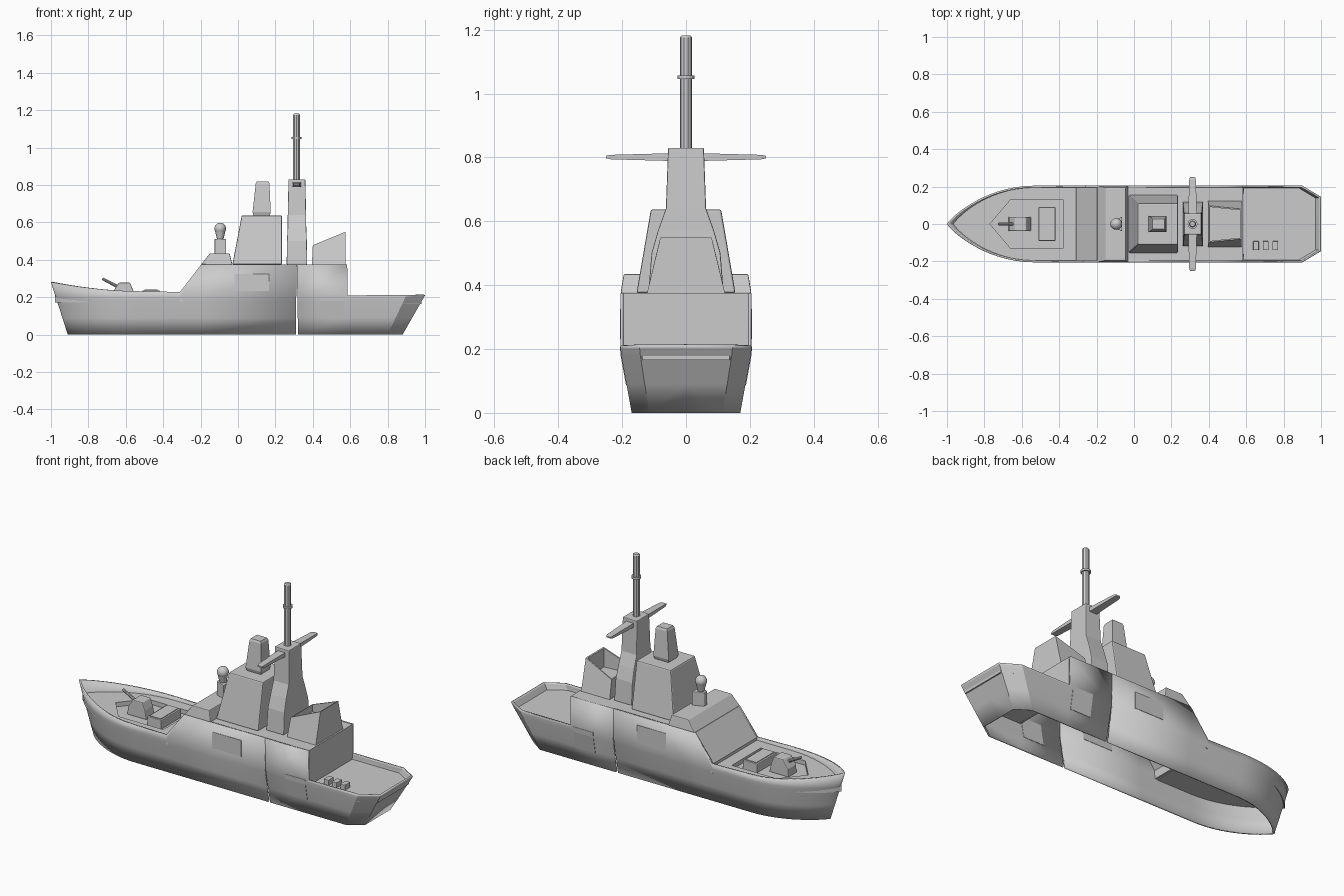
import bpy, bmesh, math
from mathutils import Vector

if "Cube" in bpy.data.objects:
    bpy.data.objects.remove(bpy.data.objects["Cube"])


def make(name, verts, faces, bevel=0.0, fix=True):
    me = bpy.data.meshes.new(name)
    bm = bmesh.new()
    vs = [bm.verts.new(v) for v in verts]
    for f in faces:
        bm.faces.new([vs[i] for i in f])
    if fix:
        bmesh.ops.recalc_face_normals(bm, faces=bm.faces)
    bm.to_mesh(me)
    bm.free()
    ob = bpy.data.objects.new(name, me)
    bpy.context.collection.objects.link(ob)
    if bevel:
        m = ob.modifiers.new("bevel", "BEVEL")
        m.width, m.segments, m.limit_method = bevel, 2, "ANGLE"
    return ob


def smooth(ob, deg=25):
    bpy.ops.object.select_all(action="DESELECT")
    ob.select_set(True)
    bpy.context.view_layer.objects.active = ob
    bpy.ops.object.shade_smooth_by_angle(angle=math.radians(deg))


def rings(name, loops, bevel=0.0):
    """Closed solid through loops of equal point count."""
    n = len(loops[0])
    verts = [p for l in loops for p in l]
    faces = [(k * n + i, k * n + (i + 1) % n, (k + 1) * n + (i + 1) % n, (k + 1) * n + i)
             for k in range(len(loops) - 1) for i in range(n)]
    faces += [tuple(range(n)), tuple(range(len(verts) - n, len(verts)))]
    return make(name, verts, faces, bevel)


def rect(x0, x1, y, z):
    return [(x0, -y, z), (x1, -y, z), (x1, y, z), (x0, y, z)]


def prism_y(name, prof, y, bevel=0.0):
    return rings(name, [[(x, s * y, z) for x, z in prof] for s in (-1, 1)], bevel)


def prism_z(name, plan, z0, z1, bevel=0.0):
    return rings(name, [[(x, y, z) for x, y in plan] for z in (z0, z1)], bevel)


def cylinder(name, a, b, r, sides, r2=None):
    a, b = Vector(a), Vector(b)
    d = b - a
    bpy.ops.mesh.primitive_cone_add(vertices=sides, radius1=r, radius2=r2 or r,
                                    depth=d.length, location=(a + b) / 2)
    ob = bpy.context.object
    ob.rotation_euler = d.to_track_quat("Z", "Y").to_euler()
    ob.name = name
    return ob


# Hull side stations: bottom xy, top xy, top z
B, T = 0.17, 0.205
bow = []
for i in range(15):
    t = (i / 14) ** 1.6
    w = (1 - (1 - t) ** 2) ** 0.85
    bow.append(((-0.91 + 0.38 * t, B * w), (-1 + 0.47 * t, T * w),
                0.232 + 0.048 * (1 - t) ** 1.8))
fore = bow + [((x, B), (x, T), z) for x, z in ((-0.31, 0.228), (-0.197, 0.375))]
fore.append(((0.309, B), (0.3135, T), 0.375))
aft = [((0.321, B), (0.3145, T), 0.375), ((0.584, B), (0.584, T), 0.375),
       ((0.585, B), (0.585, T), 0.21), ((0.80, B), (0.90, T), 0.21),
       ((0.88, 0.115), (1.0, 0.145), 0.21), ((0.88, 0), (1.0, 0), 0.21)]


def flare(z):
    return 0.94 * z / 0.18 if z < 0.18 else min(1, 0.94 + 3 * (z - 0.18))


def hull_point(col, z):
    (xb, yb), (xt, yt), zt = col
    return (xb + (xt - xb) * z / zt, yb + (yt - yb) * flare(z), z)


def hull(name, cols):
    verts = [hull_point(c, z) for c in cols for z in (0, 0.09, 0.18, 0.2, c[2])]
    faces = [(5 * i + j, 5 * i + j + 1, 5 * i + j + 6, 5 * i + j + 5)
             for i in range(len(cols) - 1) for j in range(4)]
    ob = make(name, verts, faces, fix=False)
    m = ob.modifiers.new("mirror", "MIRROR")
    m.use_axis = (False, True, False)
    s = ob.modifiers.new("thickness", "SOLIDIFY")
    s.thickness, s.offset = 0.01, -1
    smooth(ob, 22)


hull("forward_hull", fore)
hull("aft_hull", aft)


def deck(name, cols, z0, z1):
    half = [hull_point(c, z1) for c in cols]
    half = [(x, max(y - 0.006, 0)) for x, y, z in half]
    plan = half + [(x, -y) for x, y in reversed(half) if y > 0]
    return prism_z(name, plan, z0, z1)


# Decks, with a sunken well around the gun
foredeck = deck("foredeck", [c for c in bow] + [fore[15]], 0.172, 0.212)
well = prism_z("well_cutter", [(-0.77, 0), (-0.66, -0.13), (-0.38, -0.13),
                               (-0.38, 0.13), (-0.66, 0.13)], 0.187, 0.3)
m = foredeck.modifiers.new("well", "BOOLEAN")
m.operation, m.object = "DIFFERENCE", well
bpy.ops.object.select_all(action="DESELECT")
bpy.context.view_layer.objects.active = foredeck
foredeck.select_set(True)
bpy.ops.object.modifier_apply(modifier="well")
bpy.data.objects.remove(well)
deck("stern_deck", aft[2:5], 0.165, 0.178)

# Deckhouse roof, aft wall and sloped front
rings("deckhouse_roof", [rect(-0.197, 0.584, 0.2, 0.365), rect(-0.197, 0.584, 0.2, 0.375)])
rings("deckhouse_aft_wall", [rect(0.574, 0.584, 0.2, 0.165), rect(0.574, 0.584, 0.2, 0.375)])
prism_y("deckhouse_front", [(-0.31, 0.228), (-0.197, 0.375), (-0.187, 0.368),
                            (-0.298, 0.222), (-0.298, 0.175), (-0.31, 0.175)], 0.204)
rings("bridge_front", [rect(-0.197, -0.03, 0.205, 0.375), rect(-0.15, -0.045, 0.195, 0.435)], 0.004)

# Bridge tower and sensor housing
rings("bridge_tower", [rect(-0.03, 0.235, 0.155, 0.375), rect(0.02, 0.235, 0.11, 0.637)], 0.006)
rings("sensor_housing", [rect(0.085, 0.168, 0.036, 0.63), rect(0.078, 0.175, 0.044, 0.655),
                         rect(0.095, 0.168, 0.033, 0.808), rect(0.1, 0.162, 0.028, 0.82)])

# Radar ball on its pedestal
prism_z("radar_pedestal", [(-0.125, -0.014), (-0.064, -0.038), (-0.064, 0.038),
                           (-0.125, 0.014)], 0.43, 0.512, 0.003)
smooth(cylinder("radar_neck", (-0.095, 0, 0.505), (-0.095, 0, 0.555), 0.016, 16, 0.028))
bpy.ops.mesh.primitive_uv_sphere_add(segments=20, ring_count=12, radius=0.031,
                                     location=(-0.095, 0, 0.567))
bpy.context.object.name = "radar_ball"
smooth(bpy.context.object, 40)

# Mast tower, yards and pole
rings("mast_tower", [rect(0.26, 0.37, 0.118, 0.375), rect(0.262, 0.368, 0.108, 0.5),
                     rect(0.265, 0.365, 0.088, 0.57), rect(0.266, 0.364, 0.063, 0.64),
                     rect(0.27, 0.36, 0.056, 0.83)], 0.004)
for s, side in ((-1, "right"), (1, "left")):
    loops = []
    for y, hx, hz in ((0.05, 0.023, 0.012), (0.235, 0.018, 0.007), (0.25, 0.014, 0.004)):
        loops.append([(0.313 + a * hx, s * y, 0.801 + b * hz)
                      for a, b in ((-1, -1), (1, -1), (1, 1), (-1, 1))])
    rings(side + "_yard", loops)
cylinder("mast_pole", (0.313, 0, 0.82), (0.313, 0, 1.175), 0.019, 10)
cylinder("mast_cap", (0.313, 0, 1.175), (0.313, 0, 1.182), 0.019, 10, 0.014)
cylinder("mast_ring", (0.313, 0, 1.045), (0.313, 0, 1.056), 0.026, 16)

# Open slant-topped funnel casing
casing = rings("funnel_casing", [rect(0.395, 0.575, 0.122, 0.375),
                                 [(0.4, -0.098, 0.478), (0.575, -0.08, 0.55),
                                  (0.575, 0.08, 0.55), (0.4, 0.098, 0.478)]])
bm = bmesh.new()
bm.from_mesh(casing.data)
top = max(bm.faces, key=lambda f: f.calc_center_median().z)
bmesh.ops.inset_region(bm, faces=[top], thickness=0.01)
new = bmesh.ops.extrude_discrete_faces(bm, faces=[top])["faces"][0]
for v in new.verts:
    v.co.z = 0.44
bm.to_mesh(casing.data)
bm.free()

# Deck gun
prism_y("gun_turret", [(-0.672, 0.185), (-0.668, 0.23), (-0.637, 0.278), (-0.577, 0.278),
                       (-0.56, 0.235), (-0.55, 0.185)], 0.038, 0.005)
cylinder("gun_barrel", (-0.635, 0, 0.252), (-0.725, 0, 0.299), 0.009, 10, 0.007)

# Foredeck hatch block and stern boxes
rings("foredeck_block", [rect(-0.51, -0.42, 0.09, 0.185), rect(-0.51, -0.42, 0.09, 0.237)], 0.004)
rings("foredeck_block_lid", [rect(-0.5, -0.43, 0.08, 0.235), rect(-0.5, -0.43, 0.08, 0.241)])
for i in range(3):
    x = 0.637 + 0.052 * i
    prism_z(f"stern_box_{i + 1}", [(x, -0.14), (x + 0.03, -0.14), (x + 0.03, -0.092),
                                   (x, -0.092)], 0.175, 0.207, 0.002)

# Side hatches that follow the hull flare
for s, side in ((-1, "right"), (1, "left")):
    for name, x0, x1, zs in (("upper_hatch", -0.018, 0.165, (0.232, 0.325)),
                             ("lower_hatch", 0.44, 0.568, (0.085, 0.18, 0.208))):
        loops = []
        for z in zs:
            y = B + (T - B) * flare(z)
            loops.append([(x0, s * (y - 0.012), z), (x1, s * (y - 0.012), z),
                          (x1, s * (y + 0.002), z), (x0, s * (y + 0.002), z)])
        rings(f"{side}_{name}", loops)
